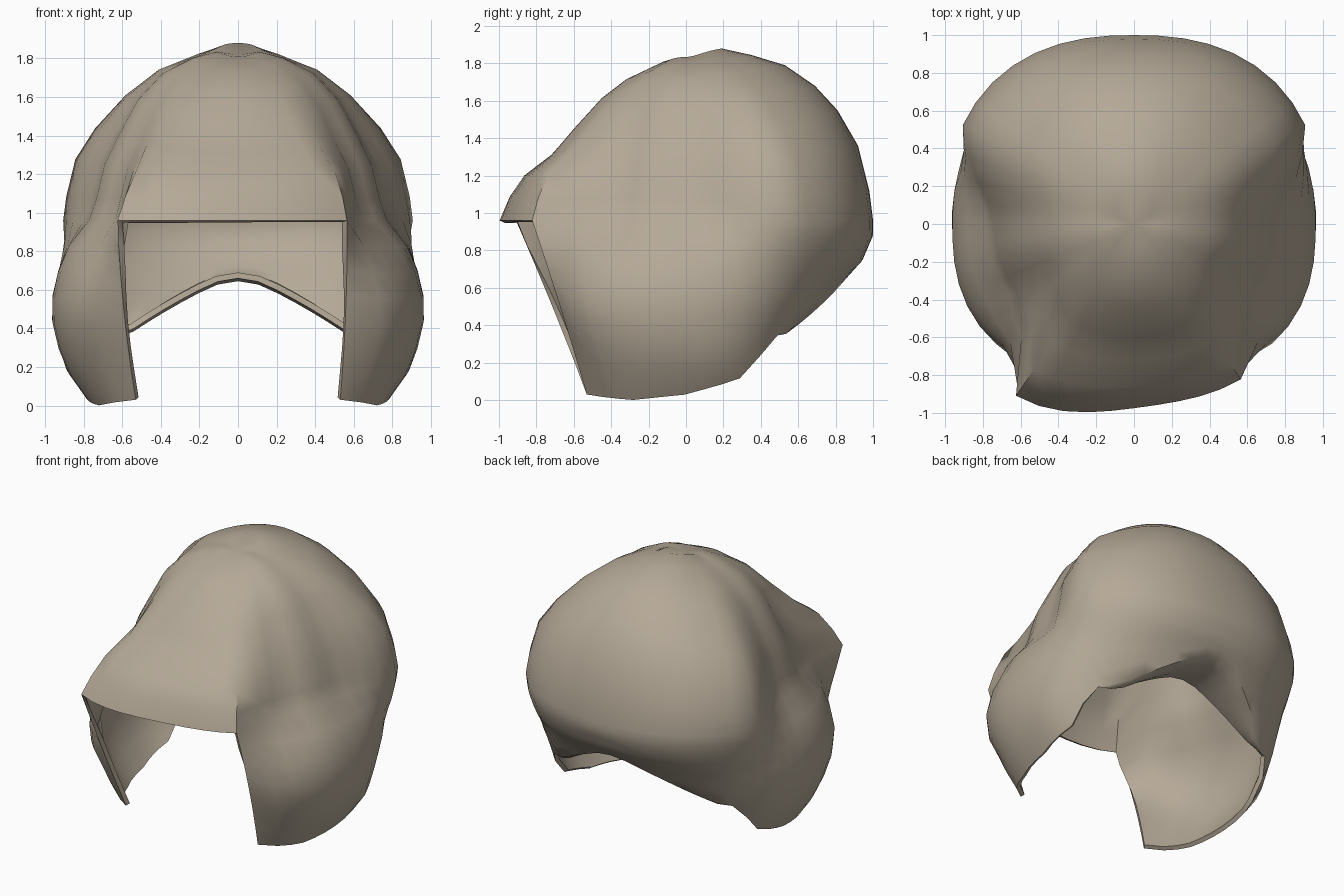
import bpy, bmesh
from math import sin, cos, radians, pi

if "Cube" in bpy.data.objects:
    bpy.data.objects.remove(bpy.data.objects["Cube"])

# One flat colour
tan = bpy.data.materials.new("warm_tan")
tan.use_nodes = True
colour = (0.46, 0.395, 0.31, 1)
tan.diffuse_color = colour
bsdf = tan.node_tree.nodes["Principled BSDF"]
bsdf.inputs["Base Color"].default_value = colour
bsdf.inputs["Roughness"].default_value = 0.8

# Crown rings: side (radius, height), back (radius, height), front (radius, height)
CROWN = [
    ((.10, 1.835), (.19, 1.88), (.12, 1.81)),
    ((.22, 1.805), (.35, 1.845), (.32, 1.715)),
    ((.41, 1.725), (.53, 1.79), (.45, 1.615)),
    ((.59, 1.585), (.69, 1.68), (.60, 1.45)),
    ((.76, 1.40), (.81, 1.55), (.72, 1.31)),
    ((.86, 1.25), (.92, 1.36), (.86, 1.20)),
    ((.90, 1.07), (.98, 1.12), (.93, 1.09)),
    ((.91, .96), (1.0, .96), (.975, .96)),
]
# Depth of the temple hollow on each crown ring
HOLLOW = [0, .05, .13, .19, .25, .26, .25, .22]
SHELL_WIDEN = 1.1    # the shell is widest behind the hollow
# Lower shell radius against height, and rim height against angle from the front
SIDE = [(0, .76), (.21, .91), (.44, .965), (.7, .96), (.96, 1.0)]
BACK = [(0, .55), (.4, .68), (.68, .88), (.74, .94), (.88, 1.0), (.96, 1.0)]
FRONT = [(0, .65), (.23, .70), (.44, .82), (.96, .9)]
RIM = [(45, .03), (68, 0), (90, .03), (110, .11), (123, .34), (137, .4),
       (155, .53), (172, .65), (180, .67)]
CORNER = 34.5        # angle of the front panel's edge
BRIM_Z = .96
LOWER_ROWS = 7
NAPE_Y = .5          # the nape tucks forward under the back to here


def interp(table, x):
    """Piecewise linear lookup."""
    if x <= table[0][0]:
        return table[0][1]
    for (x0, y0), (x1, y1) in zip(table, table[1:]):
        if x <= x1:
            return y0 + (y1 - y0) * (x - x0) / (x1 - x0)
    return table[-1][1]


def oval(angle, w, d, p):
    """Radius of a superellipse at an angle from the front."""
    a = radians(angle)
    return (abs(sin(a) / w) ** p + abs(cos(a) / d) ** p) ** (-1 / p)


def hollow(angle, depth):
    """Radius factor that dents the temples behind the front panel."""
    return 1 - depth * max(0, min(1, .5 + (angle - 45) / 30, (120 - angle) / 25))


def crown_point(k, signed):
    """Radius and height on crown ring k."""
    angle = abs(signed)
    (w, zw), (b, zb), (f, zf) = CROWN[k]
    c = cos(radians(angle))
    ramp = max(0, (k - 3) / 4)
    z = zw + ((zf if c > 0 else zb) - zw) * c * c
    if angle <= CORNER + .01:
        # The front panel flares forward, a little more on one side
        skew = 1 - .05 * ramp * sin(signed / CORNER * pi / 2)
        return oval(angle, w, f, 2 + .9 * ramp) * skew, z
    if c > 0:
        r = oval(angle, w * SHELL_WIDEN, f * (1 - .075 * ramp), 2)
    else:
        r = oval(angle, w * SHELL_WIDEN, b, 2 + .4 * (k + 1) / 8)
    return r * hollow(angle, HOLLOW[k]), z


def lower_point(t, signed):
    """Angle, radius and height below the brim; t runs down to the rim."""
    side = 1 if signed > 0 else -1
    angle = abs(signed)
    shift = CORNER + (45 - CORNER) * t
    a = 180 - (180 - angle) * (180 - shift) / (180 - CORNER)
    end = 180 - (180 - angle) * (180 - 45) / (180 - CORNER)
    z = BRIM_Z + (interp(RIM, end) - BRIM_Z) * t
    if angle < CORNER + .01:
        top = crown_point(len(CROWN) - 1, signed)[0]
        return a * side, top + (.75 - top) * t, z
    if a < 90:
        bulge = 2 + .5 * min(1, (BRIM_Z - z) / .4)
        r = oval(a, interp(SIDE, z), interp(FRONT, z), bulge)
    else:
        r = oval(a, interp(SIDE, z), interp(BACK, z), 2.4)
    # The hollow fades out into the ear flap
    fade = max(0, (z - .55) / (BRIM_Z - .55)) ** 2
    return a * side, r * hollow(angle, HOLLOW[-1] * fade), z


# Column angles: panel columns, then the shell round to the back
half = [CORNER * i / 5 for i in range(1, 6)] + [45 + 7.5 * i for i in range(18)]
angles = [-a for a in reversed(half)] + [0] + half + [180]

bm = bmesh.new()


def add(angle, r, z):
    a = radians(angle)
    return bm.verts.new((r * sin(a), -r * cos(a), z))


apex = bm.verts.new((0, 0, 1.82))
columns = []
for a in angles:
    col = [add(a, *crown_point(k, a)) for k in range(len(CROWN))]
    if abs(a) > CORNER - .01:
        col += [add(*lower_point(i / LOWER_ROWS, a)) for i in range(1, LOWER_ROWS + 1)]
    # Nape: carry the back rim forward underneath
    x, y, z = col[-1].co
    if y > NAPE_Y + .03:
        for s, drop in ((.3, .02), (.65, .025), (1, .01)):
            col.append(bm.verts.new((x, y + (NAPE_Y - y) * s, z - drop)))
    columns.append(col)

# Skin between neighbouring columns; the face opening stays open
shell_rows = len(CROWN) + LOWER_ROWS
for i, left in enumerate(columns):
    right = columns[(i + 1) % len(columns)]
    bm.faces.new((apex, left[0], right[0]))
    rows = min(len(left), len(right))
    for k in range(rows - 1):
        bm.faces.new((left[k], left[k + 1], right[k + 1], right[k]))
    # Close the ends of the nape against the side rim
    if rows == shell_rows and len(left) != len(right):
        longer, tip = (left, right[-1]) if len(left) > rows else (right, left[-1])
        for k in range(rows - 1, len(longer) - 1):
            bm.faces.new((longer[k], longer[k + 1], tip))
bmesh.ops.recalc_face_normals(bm, faces=bm.faces)
if sum(f.normal.dot(f.calc_center_median() - apex.co * .5) for f in bm.faces) < 0:
    bmesh.ops.reverse_faces(bm, faces=bm.faces)

mesh = bpy.data.meshes.new("hood_shell")
bm.to_mesh(mesh)
bm.free()
mesh.materials.append(tan)
hood = bpy.data.objects.new("hood_shell", mesh)
bpy.context.collection.objects.link(hood)

# Thin wall, then smooth shading with sharp rims
wall = hood.modifiers.new("wall", 'SOLIDIFY')
wall.thickness = .03
wall.offset = -1
bpy.ops.object.select_all(action='DESELECT')
hood.select_set(True)
bpy.context.view_layer.objects.active = hood
bpy.ops.object.modifier_apply(modifier="wall")
bpy.ops.object.shade_smooth_by_angle(angle=radians(50))
